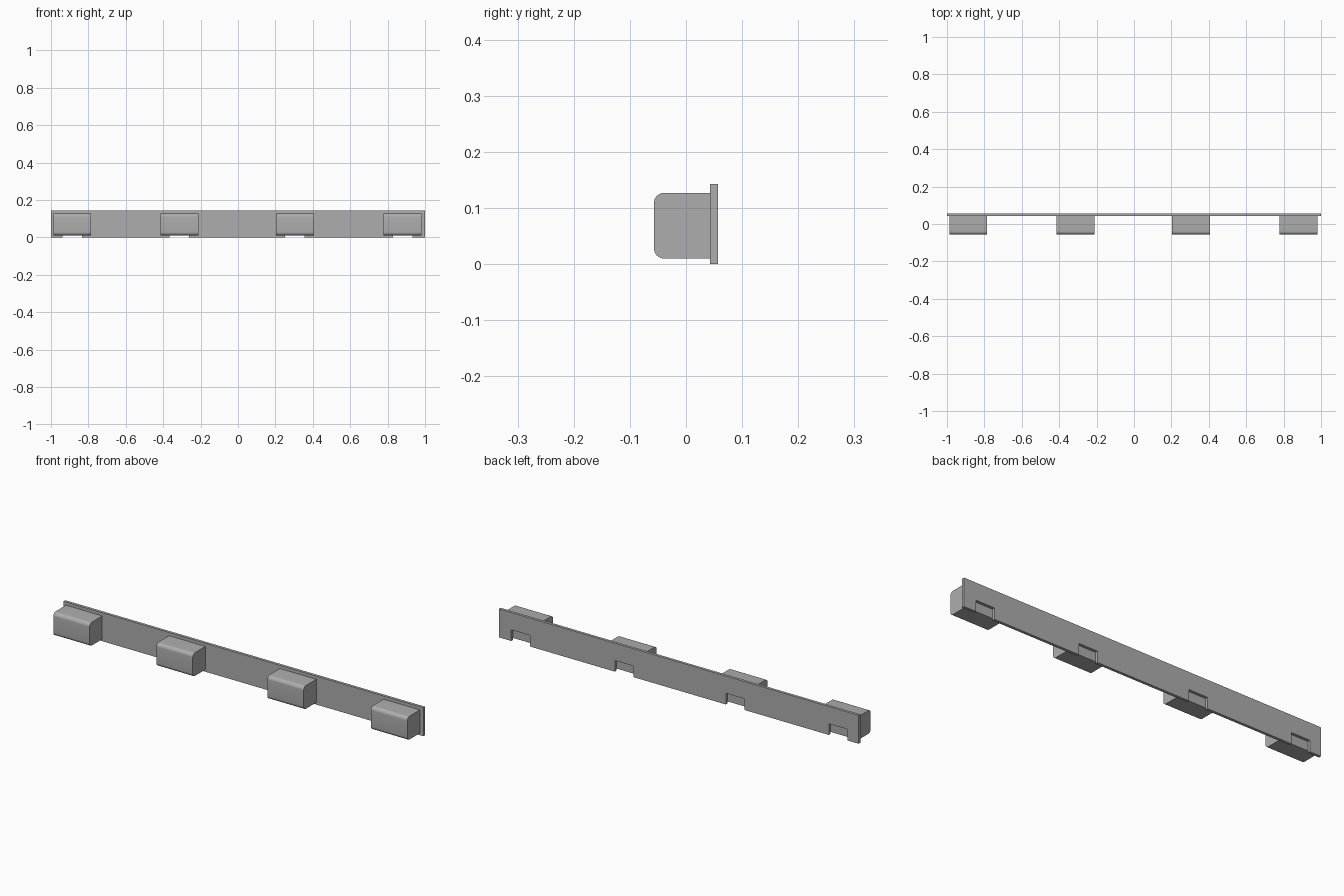
import bpy
import bmesh
import math

if "Cube" in bpy.data.objects:
    bpy.data.objects.remove(bpy.data.objects["Cube"], do_unlink=True)

grey = bpy.data.materials.new("plain_grey")
grey.use_nodes = True
colour = (0.42, 0.42, 0.42, 1)
grey.diffuse_color = colour
grey.node_tree.nodes["Principled BSDF"].inputs["Base Color"].default_value = colour

CENTRES = (-0.886, -0.313, 0.304, 0.88)
PLATE_FRONT, PLATE_BACK, PLATE_TOP = 0.043, 0.057, 0.143
NOTCH_HALF, NOTCH_TOP = 0.052, 0.056
BLOCK_HALF, BLOCK_FRONT = 0.101, -0.057
BLOCK_BOTTOM, BLOCK_TOP = 0.01, 0.127
RADIUS = 0.018


def extrude(name, outline, offset):
    """Make a solid from a flat outline pushed along an offset."""
    bm = bmesh.new()
    face = bm.faces.new([bm.verts.new(p) for p in outline])
    result = bmesh.ops.extrude_face_region(bm, geom=[face])
    moved = [v for v in result["geom"] if isinstance(v, bmesh.types.BMVert)]
    bmesh.ops.translate(bm, verts=moved, vec=offset)
    bmesh.ops.recalc_face_normals(bm, faces=bm.faces)
    mesh = bpy.data.meshes.new(name)
    bm.to_mesh(mesh)
    bm.free()
    mesh.materials.append(grey)
    obj = bpy.data.objects.new(name, mesh)
    bpy.context.collection.objects.link(obj)
    return obj


# Back plate with a notch in its lower edge behind each block
edge = [(-1, PLATE_TOP), (-1, 0)]
for x in CENTRES:
    left, right = x - NOTCH_HALF, x + NOTCH_HALF
    edge += [(left, 0), (left, NOTCH_TOP), (right, NOTCH_TOP), (right, 0)]
edge += [(1, 0), (1, PLATE_TOP)]
extrude("back_plate", [(x, PLATE_FRONT, z) for x, z in edge],
        (0, PLATE_BACK - PLATE_FRONT, 0))

# Blocks with rounded upper and lower front edges
profile = [(PLATE_FRONT, BLOCK_TOP), (PLATE_FRONT, BLOCK_BOTTOM)]
for z, start in ((BLOCK_BOTTOM + RADIUS, 270), (BLOCK_TOP - RADIUS, 180)):
    for step in range(9):
        a = math.radians(start - 90 * step / 8)
        profile.append((BLOCK_FRONT + RADIUS + RADIUS * math.cos(a),
                        z + RADIUS * math.sin(a)))

for number, x in enumerate(CENTRES, 1):
    block = extrude(f"block_{number}", [(x - BLOCK_HALF, y, z) for y, z in profile],
                    (2 * BLOCK_HALF, 0, 0))
    bpy.ops.object.select_all(action="DESELECT")
    block.select_set(True)
    bpy.context.view_layer.objects.active = block
    bpy.ops.object.shade_smooth_by_angle(angle=math.radians(30))
